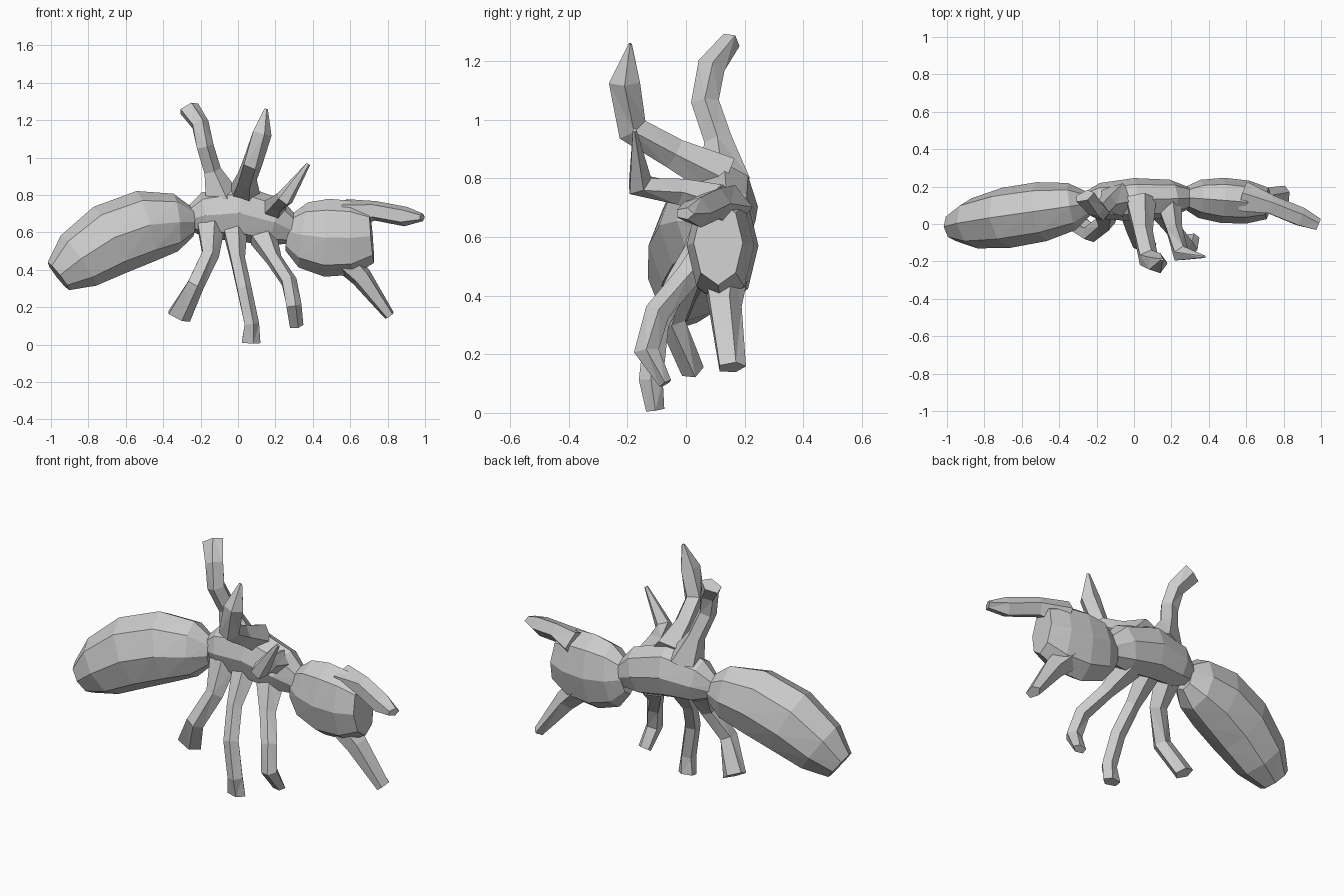
import bpy, bmesh, math
from mathutils import Vector

if "Cube" in bpy.data.objects:
    bpy.data.objects.remove(bpy.data.objects["Cube"])

X, Y, Z = Vector((1, 0, 0)), Vector((0, 1, 0)), Vector((0, 0, 1))


def loft(name, pts, radii, ref, sides):
    """Faceted tube through points; each radius pair is (along ref, across)."""
    bm = bmesh.new()
    rings = []
    for i, (p, (ru, rv)) in enumerate(zip(pts, radii)):
        t = (pts[min(i + 1, len(pts) - 1)] - pts[max(i - 1, 0)]).normalized()
        u = (ref - t * ref.dot(t)).normalized()
        v = t.cross(u)
        angles = [math.tau * k / sides for k in range(sides)]
        rings.append([bm.verts.new(p + u * ru * math.cos(a) + v * rv * math.sin(a))
                      for a in angles])
    for a, b in zip(rings, rings[1:]):
        for k in range(sides):
            n = (k + 1) % sides
            bm.faces.new((a[k], a[n], b[n], b[k]))
    bm.faces.new(rings[0])
    bm.faces.new(rings[-1])
    bmesh.ops.triangulate(bm, faces=bm.faces[:])
    bmesh.ops.recalc_face_normals(bm, faces=bm.faces[:])
    mesh = bpy.data.meshes.new(name)
    bm.to_mesh(mesh)
    bm.free()
    bpy.context.collection.objects.link(bpy.data.objects.new(name, mesh))


def body_part(name, start, end, bow, ry, rv, rings, cut_a, cut_b):
    """Egg from start to end, arched upward by bow, each end cut blunt."""
    a, b = Vector(start), Vector(end)
    c0, c1 = math.cos(math.pi * cut_a), math.cos(math.pi * (1 - cut_b))
    pts, radii = [], []
    for i in range(rings):
        phase = math.pi * (cut_a + (1 - cut_a - cut_b) * i / (rings - 1))
        f = (c0 - math.cos(phase)) / (c0 - c1)
        r = math.sin(phase) ** 0.7
        pts.append(a.lerp(b, f) + Z * bow * math.sin(math.pi * f))
        radii.append((ry * r, rv * r))
    loft(name, pts, radii, Y, 8)


def limb(name, ref, root, mid, tip, *path):
    """Tapering limb from a thick root to a flattened end."""
    radii = [(root, root * 0.9)]
    radii += [(mid, mid)] * (len(path) - 2)
    radii.append((tip, tip * 0.6))
    loft(name, [Vector(p) for p in path], radii, ref, 5)


# Body segments, tail to head
body_part("abdomen", (-.96, -.015, .365), (-.24, .11, .655), .09, .165, .2, 6, .11, .08)
body_part("thorax", (-.28, .12, .665), (.31, .14, .60), .07, .116, .15, 5, .07, .1)
body_part("head", (.27, .14, .60), (.715, .11, .58), -.02, .122, .21, 5, .11, .2)

# Jaws
limb("upper_jaw", Y, .09, .055, .035,
     (.58, .14, .70), (.73, .10, .715), (.89, .035, .685), (.985, -.005, .68))
limb("lower_jaw", Y, .085, .06, .05, (.54, .13, .48), (.66, .13, .36), (.81, .155, .155))

# Legs: hip, shin, knee, foot
limb("upper_rear_leg", X, .105, .05, .06,
     (-.09, .13, .78), (-.14, .11, .93), (-.18, .065, 1.06), (-.205, .085, 1.18), (-.265, .15, 1.265))
limb("upper_middle_leg", X, .09, .056, .01,
     (.03, .13, .80), (.045, -.04, .885), (.075, -.185, .97), (.125, -.21, 1.13), (.15, -.19, 1.26))
limb("upper_front_leg", X, .08, .048, .012,
     (.18, .13, .71), (.21, -.02, .755), (.25, -.16, .78), (.375, -.175, .965))
limb("lower_rear_leg", X, .08, .05, .07,
     (-.15, .09, .63), (-.15, .01, .48), (-.23, -.05, .32), (-.32, .02, .15))
limb("lower_middle_leg", X, .07, .043, .055,
     (-.02, .09, .61), (-.005, -.02, .46), (.03, -.10, .30), (.07, -.12, .11), (.065, -.105, .01))
limb("lower_front_leg", X, .08, .045, .04,
     (.13, .11, .58), (.19, 0, .46), (.27, -.10, .34), (.295, -.135, .21), (.31, -.07, .10))
